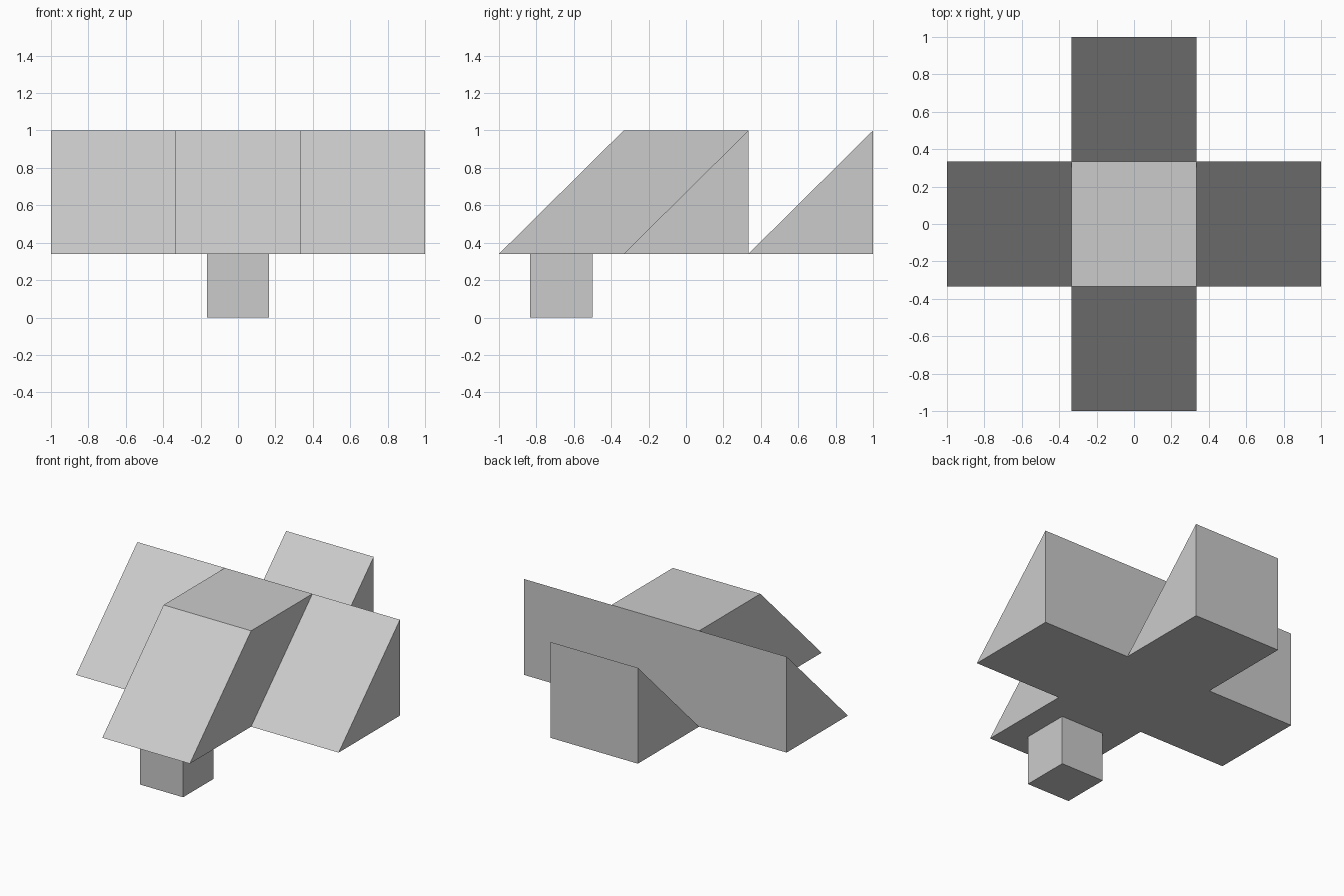
import bpy
import bmesh

if "Cube" in bpy.data.objects:
    bpy.data.objects.remove(bpy.data.objects["Cube"])

T = 1 / 3      # half width of one cell of the cross
BASE = 0.34    # underside of the wedges


def prism(name, profile, half_width):
    """Extrude a (y, z) side profile symmetrically along x."""
    bm = bmesh.new()
    face = bm.faces.new([bm.verts.new((-half_width, y, z)) for y, z in profile])
    ext = bmesh.ops.extrude_face_region(bm, geom=[face])
    moved = [g for g in ext["geom"] if isinstance(g, bmesh.types.BMVert)]
    bmesh.ops.translate(bm, verts=moved, vec=(2 * half_width, 0, 0))
    bmesh.ops.recalc_face_normals(bm, faces=bm.faces)
    mesh = bpy.data.meshes.new(name)
    bm.to_mesh(mesh)
    bm.free()
    obj = bpy.data.objects.new(name, mesh)
    bpy.context.collection.objects.link(obj)
    return obj


# Central block with its sloping nose
body = prism("main_body", [(-1, BASE), (-T, 1), (T, 1), (T, BASE)], T)

# Wedge running the full width, forming the left and right arms
arms = prism("side_wedges", [(-T, BASE), (T, 1), (T, BASE)], 1)

# Join body and arms into one clean shell
union = body.modifiers.new("join_arms", "BOOLEAN")
union.operation = "UNION"
union.solver = "EXACT"
union.object = arms
bpy.context.view_layer.objects.active = body
bpy.ops.object.modifier_apply(modifier=union.name)
bpy.data.objects.remove(arms)

# Separate wedge at the back
prism("rear_wedge", [(T, BASE), (1, 1), (1, BASE)], T)

# Small square post under the nose
prism("front_post", [(-0.833, 0), (-0.5, 0), (-0.5, BASE), (-0.833, BASE)], 0.165)
